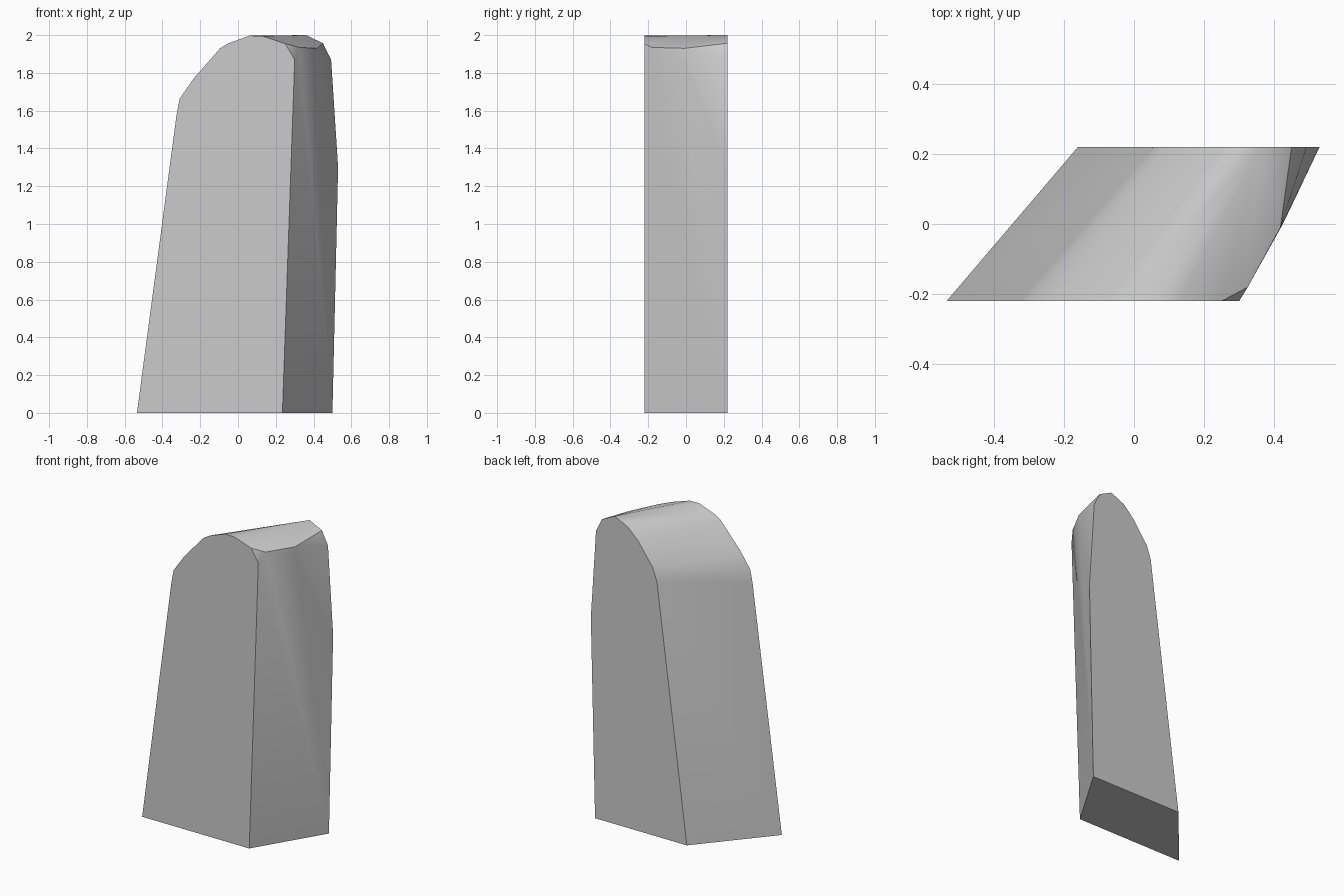
import bpy
import bmesh

cube = bpy.data.objects.get("Cube")
if cube:
    bpy.data.objects.remove(cube, do_unlink=True)

# One plain grey
grey = bpy.data.materials.new("stone_grey")
grey.use_nodes = True
colour = (0.6, 0.6, 0.6, 1)
grey.diffuse_color = colour
grey.node_tree.nodes["Principled BSDF"].inputs["Base Color"].default_value = colour

# Rounded slab outlines (x, z) of the front and back faces
half_depth = 0.22
front = [(-0.535, 0), (-0.325, 1.58), (-0.308, 1.665), (-0.235, 1.77), (-0.095, 1.93),
         (-0.05, 1.957), (0.06, 1.997), (0.13, 1.995), (0.25, 1.955), (0.30, 1.87), (0.235, 0)]
back = [(-0.16, 0), (0.055, 1.655), (0.085, 1.74), (0.19, 1.885), (0.265, 1.957),
        (0.36, 2.0), (0.45, 1.957), (0.493, 1.87), (0.53, 1.3), (0.50, 0)]
# Slight swelling along the slanted side
swell = [(0.325, -0.18, 1.935), (0.418, -0.01, 1.93), (0.425, 0, 1.85)]

bm = bmesh.new()
for x, z in front:
    bm.verts.new((x, -half_depth, z))
for x, z in back:
    bm.verts.new((x, half_depth, z))
for point in swell:
    bm.verts.new(point)
bmesh.ops.convex_hull(bm, input=bm.verts[:])
bmesh.ops.dissolve_limit(bm, angle_limit=0.005, verts=bm.verts[:], edges=bm.edges[:])
bmesh.ops.recalc_face_normals(bm, faces=bm.faces[:])

mesh = bpy.data.meshes.new("slanted_slab")
bm.to_mesh(mesh)
bm.free()
slab = bpy.data.objects.new("slanted_slab", mesh)
bpy.context.collection.objects.link(slab)
mesh.materials.append(grey)

# Smooth crown, crisp outline edges
bpy.ops.object.select_all(action="DESELECT")
slab.select_set(True)
bpy.context.view_layer.objects.active = slab
bpy.ops.object.shade_smooth_by_angle(angle=0.6)
